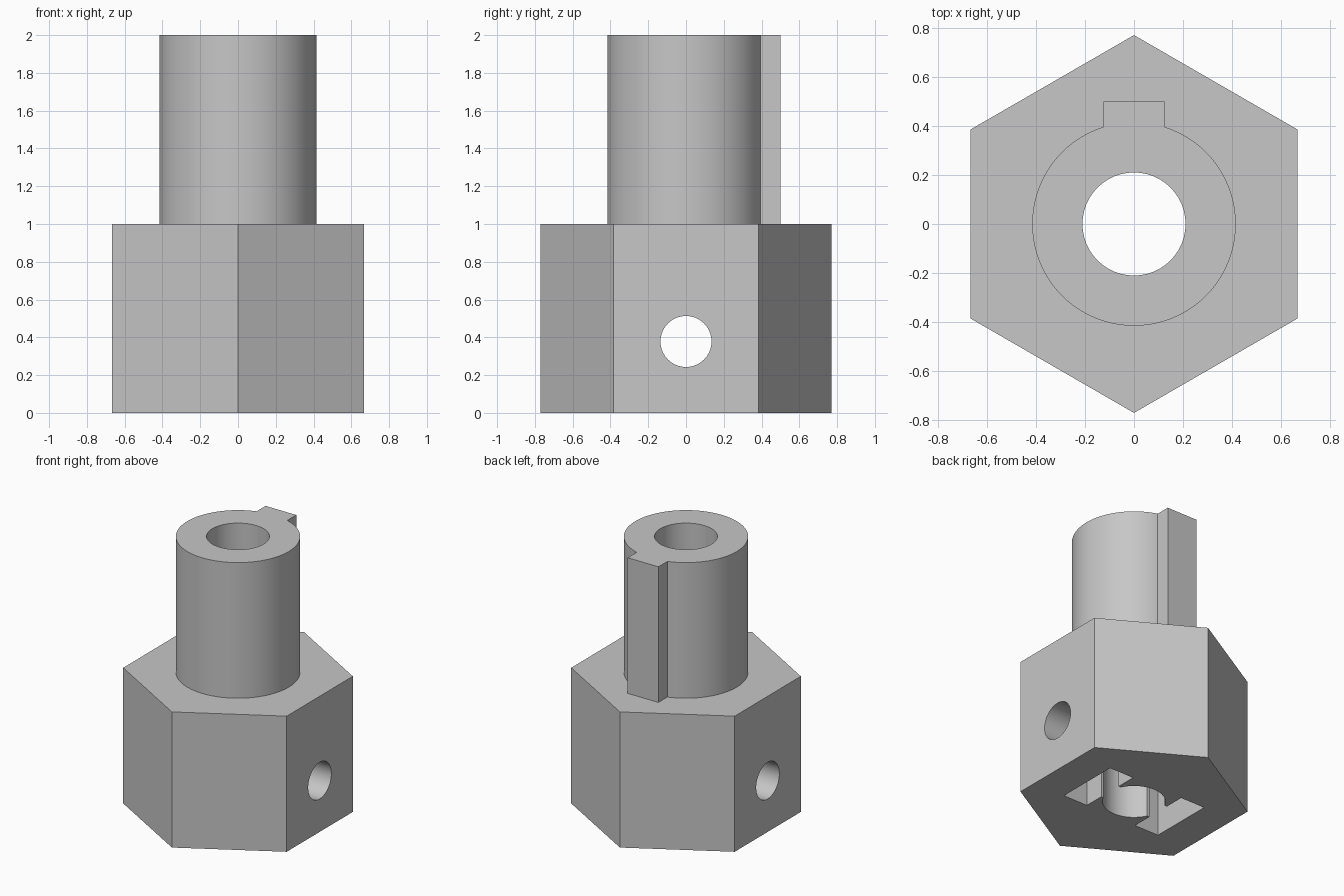
import bpy, math

if "Cube" in bpy.data.objects:
    bpy.data.objects.remove(bpy.data.objects["Cube"], do_unlink=True)

grey = bpy.data.materials.new("light grey")
grey.use_nodes = True
grey.diffuse_color = (0.57, 0.57, 0.57, 1)
grey.node_tree.nodes["Principled BSDF"].inputs["Base Color"].default_value = grey.diffuse_color


def cylinder(name, radius, z0, z1, sides=96):
    bpy.ops.mesh.primitive_cylinder_add(vertices=sides, radius=radius, depth=z1 - z0,
                                        location=(0, 0, (z0 + z1) / 2))
    obj = bpy.context.object
    obj.name = name
    obj.data.materials.append(grey)
    return obj


def box(name, x, y, z):
    """Box spanning the (low, high) pairs on each axis."""
    spans = (x, y, z)
    bpy.ops.mesh.primitive_cube_add(size=1, location=[(a + b) / 2 for a, b in spans])
    obj = bpy.context.object
    obj.name = name
    obj.scale = [b - a for a, b in spans]
    obj.data.materials.append(grey)
    return obj


def combine(target, tool, operation):
    """Apply a boolean and remove the tool."""
    bpy.context.view_layer.objects.active = target
    mod = target.modifiers.new(operation.title(), "BOOLEAN")
    mod.operation = operation
    mod.solver = "EXACT"
    mod.object = tool
    bpy.ops.object.modifier_apply(modifier=mod.name)
    bpy.data.objects.remove(tool, do_unlink=True)


# Hexagonal base with a keyed round shaft
adapter = cylinder("keyed_shaft_adapter", 0.77, 0, 1, sides=6)
shaft = cylinder("shaft", 0.415, 0.8, 2)
combine(shaft, box("key", (-0.125, 0.125), (0.3, 0.5), (0.8, 2)), "UNION")
combine(adapter, shaft, "UNION")

# Bore through the whole height
combine(adapter, cylinder("bore", 0.21, -0.2, 2.2), "DIFFERENCE")

# H-shaped socket in the underside
socket = (-0.2, 0.75)
for low, high in ((-0.41, -0.21), (0.21, 0.41)):
    combine(adapter, box("socket_slot", (low, high), (-0.24, 0.24), socket), "DIFFERENCE")
combine(adapter, box("socket_bar", (-0.3, 0.3), (-0.09, 0.09), socket), "DIFFERENCE")

# Cross pin hole from side to side
pin = cylinder("pin_hole", 0.135, -1, 1, sides=64)
pin.rotation_euler.y = math.pi / 2
pin.location.z = 0.378
combine(adapter, pin, "DIFFERENCE")

# Smooth round walls, crisp edges
bpy.ops.object.select_all(action="DESELECT")
adapter.select_set(True)
bpy.context.view_layer.objects.active = adapter
bpy.ops.object.shade_smooth_by_angle(angle=math.radians(25))
